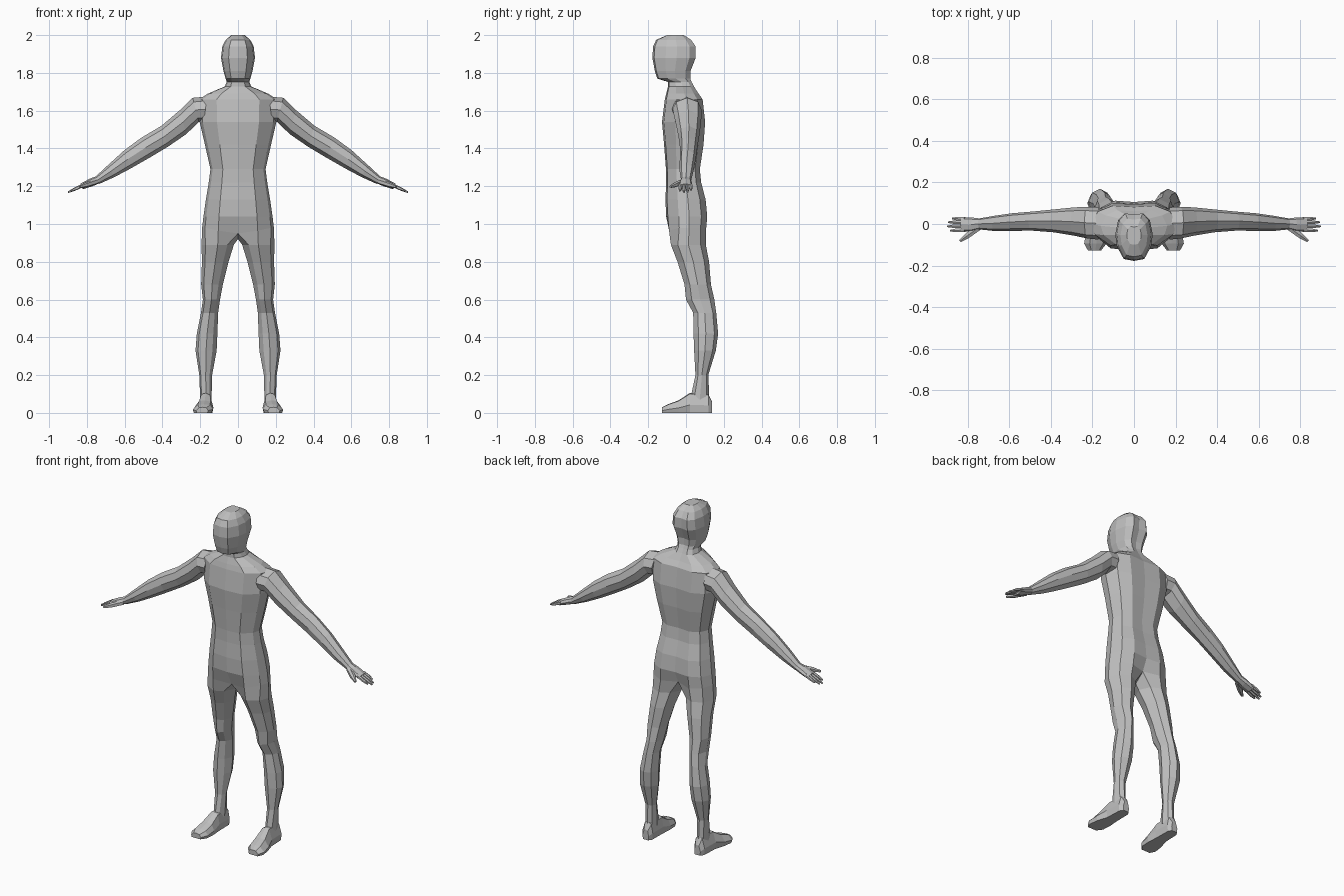
import bpy, bmesh
from mathutils import Vector

grey = bpy.data.materials.new("plain grey")
grey.diffuse_color = (0.52, 0.52, 0.52, 1)


def bridge(bm, a, b, closed=True):
    n = len(a)
    for i in range(n if closed else n - 1):
        j = (i + 1) % n
        bm.faces.new((a[i], a[j], b[j], b[i]))


def add_ring(bm, points):
    return [bm.verts.new(p) for p in points]


def loft(bm, rings):
    """Closed tube with both ends capped."""
    loops = [add_ring(bm, r) for r in rings]
    for a, b in zip(loops, loops[1:]):
        bridge(bm, a, b)
    bm.faces.new(loops[0])
    bm.faces.new(loops[-1])


def finish(bm, name):
    """Mirror to the other side and make the object."""
    bmesh.ops.mirror(bm, geom=bm.verts[:] + bm.edges[:] + bm.faces[:],
                     axis='X', merge_dist=0.001)
    bmesh.ops.remove_doubles(bm, verts=bm.verts[:], dist=0.0005)
    bmesh.ops.recalc_face_normals(bm, faces=bm.faces[:])
    mesh = bpy.data.meshes.new(name)
    bm.to_mesh(mesh)
    bm.free()
    mesh.materials.append(grey)
    bpy.context.collection.objects.link(bpy.data.objects.new(name, mesh))


# Body: half outline from front centre round to back centre
ARC = [(0, 0), (.55, .04), (.92, .3), (1, .55), (.85, .84), (.5, .98), (0, .95)]
# z, half width, front y, back y from crown to hips
TRUNK = [(2.0, .035, -.10, -.01), (1.975, .065, -.158, .03), (1.94, .083, -.174, .056),
         (1.88, .09, -.178, .056), (1.81, .077, -.165, .028), (1.77, .066, -.152, .026),
         (1.752, .06, -.095, .032), (1.728, .07, -.095, .045), (1.69, .16, -.105, .07),
         (1.66, .205, -.112, .092), (1.54, .203, -.127, .106), (1.42, .175, -.116, .097),
         (1.29, .146, -.106, .077), (1.22, .155, -.105, .084), (1.13, .17, -.109, .108),
         (1.04, .183, -.105, .117)]
# Leg outline, inner to outer and front to back
LEG = [(.2, .15), (.5, 0), (.88, .2), (1, .5), (.85, .85), (.5, 1), (.18, .85), (0, .5)]
# z, inner x, outer x, front y, back y
LEGS = [(.89, .022, .193, -.08, .105), (.80, .05, .191, -.045, .122),
        (.68, .08, .195, -.008, .132), (.60, .095, .186, .0, .15),
        (.53, .105, .196, .038, .16), (.42, .109, .218, .04, .17),
        (.33, .113, .225, .043, .158), (.20, .137, .205, .05, .118),
        (.07, .14, .2, .022, .124)]

bm = bmesh.new()
prev = None
for z, w, f, b in TRUNK:
    ring = add_ring(bm, [(u * w, f + d * (b - f), z) for u, d in ARC])
    if prev:
        bridge(bm, prev, ring, closed=False)
    else:
        bm.faces.new(ring)
    prev = ring
# Crotch ring: the half outline drops at the centre and closes under the body
drop = [.95, .965, .98, .98, .975, .965, .97]
split = add_ring(bm, [(u * .19, -.098 + d * .208, z) for (u, d), z in zip(ARC, drop)])
split[0].co.y, split[6].co.y = -.06, .075
bridge(bm, prev, split, closed=False)
prev = split + [bm.verts.new((0, .015, .92))]
for z, xi, xo, f, b in LEGS:
    ring = add_ring(bm, [(xi + u * (xo - xi), f + d * (b - f), z) for u, d in LEG])
    bridge(bm, prev, ring)
    prev = ring
bm.faces.new(prev)
finish(bm, "body")

# Feet: sections from heel to toe: y, inner x, outer x, top z
FOOT = [(.138, .152, .192, .06), (.118, .138, .207, .10), (.02, .136, .212, .105),
        (-.04, .13, .232, .066), (-.095, .133, .24, .046), (-.127, .158, .222, .03)]
SOLE = [(.06, 0), (.94, 0), (1, .4), (.75, .95), (.45, 1), (.15, .9), (0, .4)]
bm = bmesh.new()
loft(bm, [[(xi + u * (xo - xi), y, h * t) for u, h in SOLE] for y, xi, xo, t in FOOT])
finish(bm, "feet")

# Arms: sections as upper x z, lower x z, front y, back y
OCT = [(0, .5), (.17, .12), (.5, 0), (.83, .12), (1, .5), (.83, .88), (.5, 1), (.17, .88)]


def limb_ring(xu, zu, xl, zl, f, b):
    return [(xu + t * (xl - xu), f + d * (b - f), zu + t * (zl - zu)) for t, d in OCT]


ARM = [(.165, 1.675, .18, 1.54, -.075, .08), (.24, 1.668, .207, 1.54, -.07, .083),
       (.305, 1.605, .275, 1.475, -.056, .08), (.405, 1.52, .37, 1.41, -.04, .07),
       (.51, 1.458, .47, 1.35, -.032, .06), (.60, 1.392, .57, 1.293, -.033, .052),
       (.685, 1.315, .655, 1.248, -.034, .04), (.755, 1.25, .735, 1.212, -.026, .027)]
bm = bmesh.new()
loft(bm, [limb_ring(*r) for r in ARM])
finish(bm, "arms")


# Hands: palm, four fingers and a thumb
def finger(bm, a, b, r):
    a, b = Vector(a), Vector(b)
    d = (b - a).normalized()
    side = d.cross(Vector((0, 0, 1))).normalized()
    up = side.cross(d)
    loft(bm, [[a.lerp(b, t) + (side * i + up * j) * r * s
               for i, j in ((1, .6), (0, 1), (-1, .6), (-1, -.6), (0, -1), (1, -.6))]
              for t, s in ((0, 1), (.6, .95), (1, .45))])


bm = bmesh.new()
loft(bm, [limb_ring(*r) for r in [(.745, 1.255, .73, 1.217, -.025, .026),
                                  (.785, 1.24, .77, 1.2, -.036, .031),
                                  (.835, 1.213, .822, 1.184, -.038, .032)]])
for y, tip in ((-.029, .885), (-.010, .9), (.008, .895), (.024, .875)):
    finger(bm, (.815, y, 1.207), (tip, y * 1.1, 1.168 + (.9 - tip) * .5), .0088)
finger(bm, (.75, -.018, 1.225), (.838, -.082, 1.197), .014)
finish(bm, "hands")
